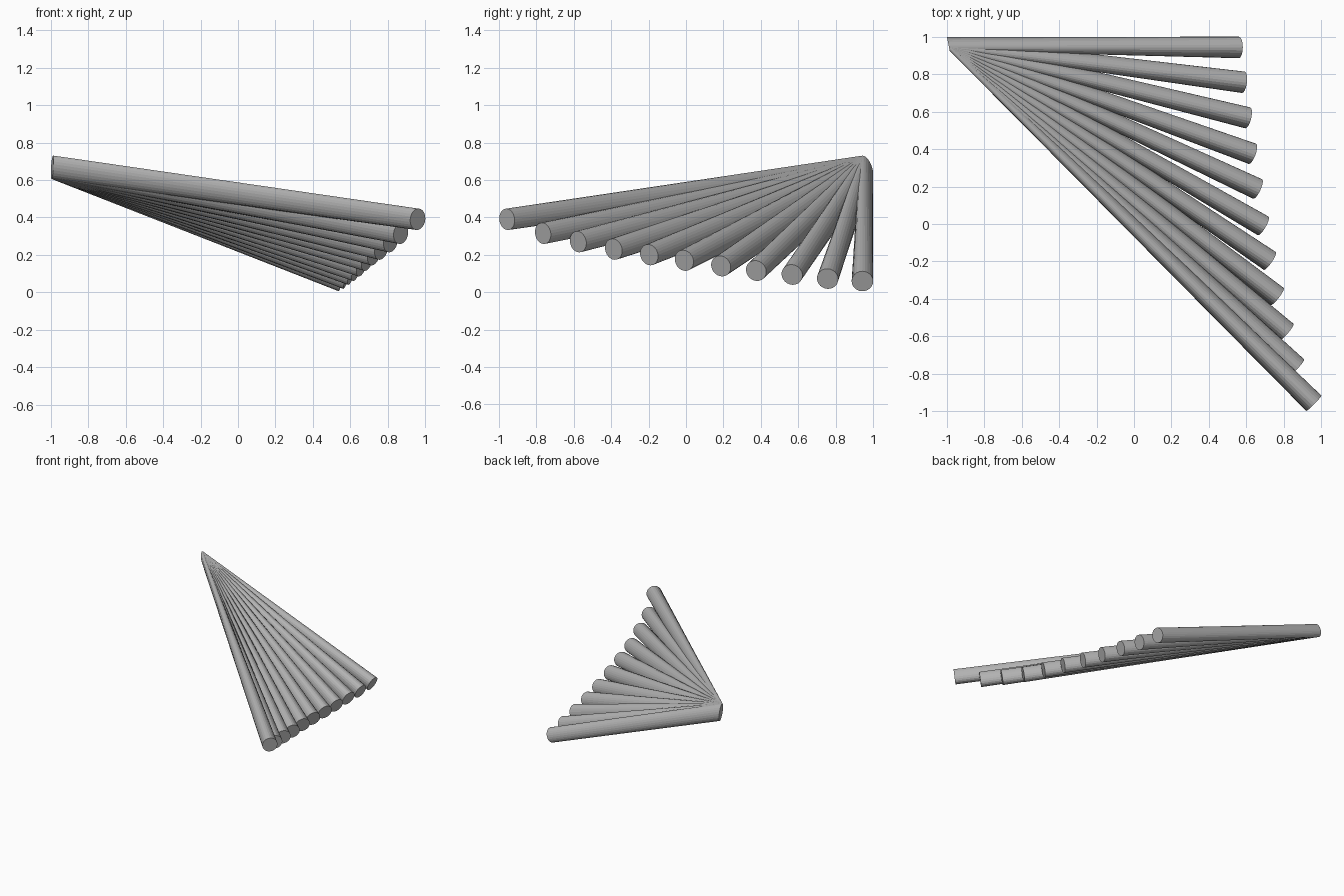
import bpy, bmesh, math
from mathutils import Vector

if "Cube" in bpy.data.objects:
    bpy.data.objects.remove(bpy.data.objects["Cube"])

SIDES = 24
RADIUS = 0.0575
APEX = Vector((-0.992, 0.9625, 0.668))

grey = bpy.data.materials.new("plain_grey")
grey.diffuse_color = (0.45, 0.45, 0.45, 1)
grey.use_nodes = True
grey.node_tree.nodes["Principled BSDF"].inputs["Base Color"].default_value = grey.diffuse_color

# Centres of the free ends, from the back rod to the front rod
ENDS = [
    (0.56, 0.943, 0.059), (0.583, 0.757, 0.072), (0.607, 0.567, 0.094),
    (0.632, 0.375, 0.115), (0.66, 0.187, 0.14), (0.69, -0.01, 0.17),
    (0.725, -0.197, 0.20), (0.765, -0.387, 0.23), (0.815, -0.577, 0.27),
    (0.87, -0.765, 0.315), (0.96, -0.957, 0.39),
]


def apex_ring():
    """Narrow leaning oval shared by every rod at the pivot."""
    pts = []
    for i in range(SIDES):
        a = 2 * math.pi * i / SIDES
        c = math.cos(a + math.radians(30))
        pts.append(APEX + Vector((-0.0075 * c, 0.0375 * c, 0.0625 * math.sin(a))))
    return pts


def end_ring(centre):
    """Round end, square to the rod."""
    d = (centre - APEX).normalized()
    u = Vector((0, 0, 1)).cross(d).normalized()
    v = d.cross(u)
    return [centre + RADIUS * (u * math.cos(a) + v * math.sin(a))
            for a in (2 * math.pi * i / SIDES for i in range(SIDES))]


def make_rod(name, centre):
    bm = bmesh.new()
    a = [bm.verts.new(p) for p in apex_ring()]
    b = [bm.verts.new(p) for p in end_ring(centre)]
    for i in range(SIDES):
        j = (i + 1) % SIDES
        bm.faces.new((a[i], a[j], b[j], b[i]))
    bm.faces.new(a[::-1])
    bm.faces.new(b)
    bmesh.ops.recalc_face_normals(bm, faces=bm.faces)
    mesh = bpy.data.meshes.new(name)
    bm.to_mesh(mesh)
    bm.free()
    mesh.materials.append(grey)
    bpy.context.collection.objects.link(bpy.data.objects.new(name, mesh))


# Fan of rods
for n, end in enumerate(ENDS, 1):
    make_rod(f"fan_rod_{n}", Vector(end))
